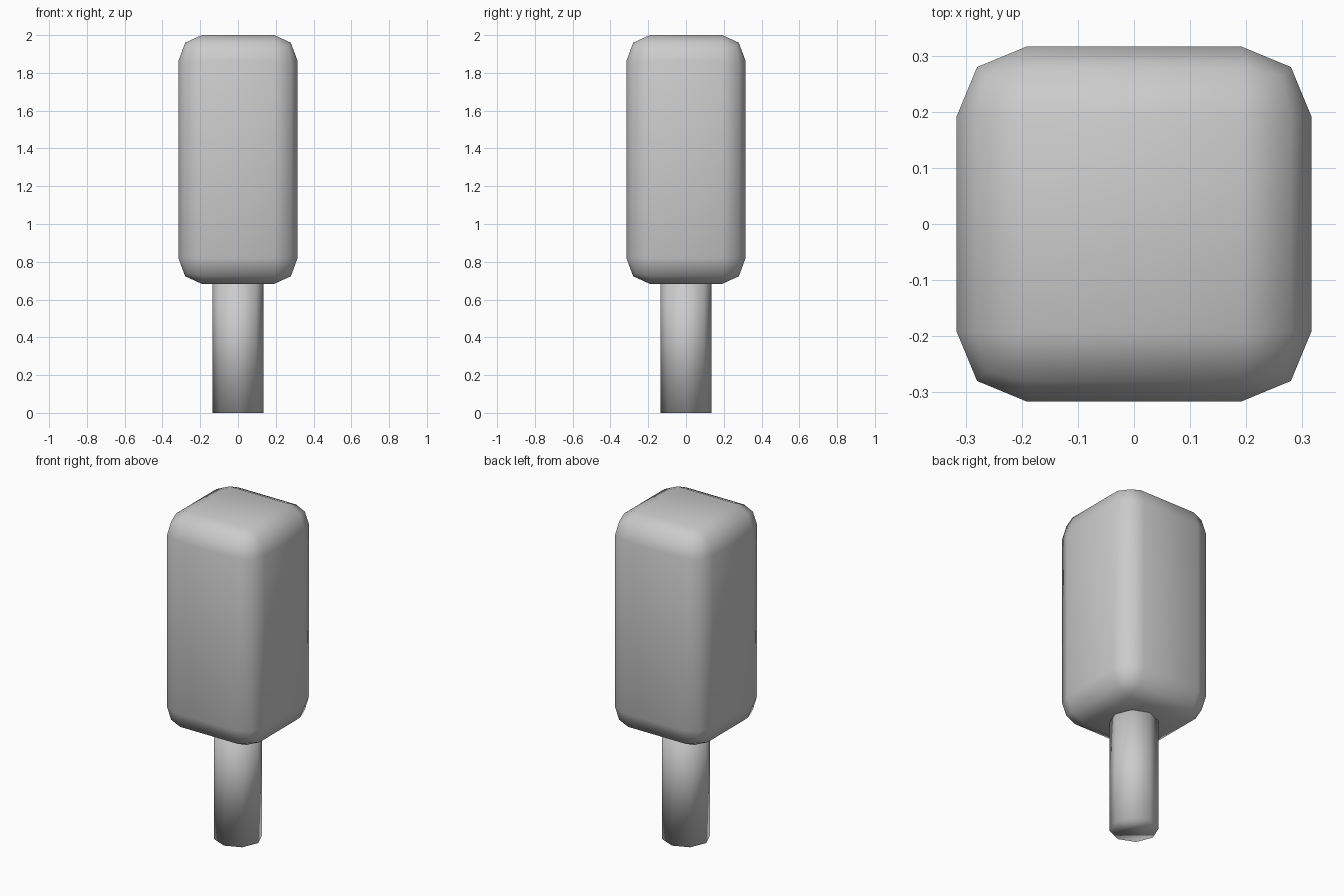
import bpy, bmesh
from mathutils import Matrix

cube = bpy.data.objects.get("Cube")
if cube:
    bpy.data.objects.remove(cube, do_unlink=True)

# Single plain grey
grey = bpy.data.materials.new("plain_grey")
grey.use_nodes = True
grey.diffuse_color = (0.6, 0.6, 0.6, 1)
grey.node_tree.nodes["Principled BSDF"].inputs["Base Color"].default_value = (0.6, 0.6, 0.6, 1)


def add_part(name, bm):
    """Turn a bmesh into a smooth-shaded object."""
    bmesh.ops.recalc_face_normals(bm, faces=bm.faces)
    for f in bm.faces:
        f.smooth = True
    mesh = bpy.data.meshes.new(name)
    bm.to_mesh(mesh)
    bm.free()
    mesh.materials.append(grey)
    obj = bpy.data.objects.new(name, mesh)
    bpy.context.collection.objects.link(obj)
    return obj


# Head: tall box with two-step rounded edges, slightly stretched upward
width, bottom, top, stretch = 0.632, 0.683, 2.0, 1.11
bm = bmesh.new()
bmesh.ops.create_cube(bm, size=1)
bmesh.ops.scale(bm, vec=(width, width, (top - bottom) / stretch), verts=bm.verts)
bmesh.ops.bevel(bm, geom=bm.edges[:], offset=0.124, segments=2,
                profile=0.5, affect='EDGES')
bmesh.ops.scale(bm, vec=(1, 1, stretch), verts=bm.verts)
bmesh.ops.translate(bm, vec=(0, 0, (top + bottom) / 2), verts=bm.verts)
add_part("head", bm)

# Stick: eight-sided post that runs up into the head
height = 0.75
bm = bmesh.new()
bmesh.ops.create_cone(bm, cap_ends=True, segments=8, radius1=0.135,
                      radius2=0.135, depth=height,
                      matrix=Matrix.Translation((0, 0, height / 2)))
add_part("stick", bm)
